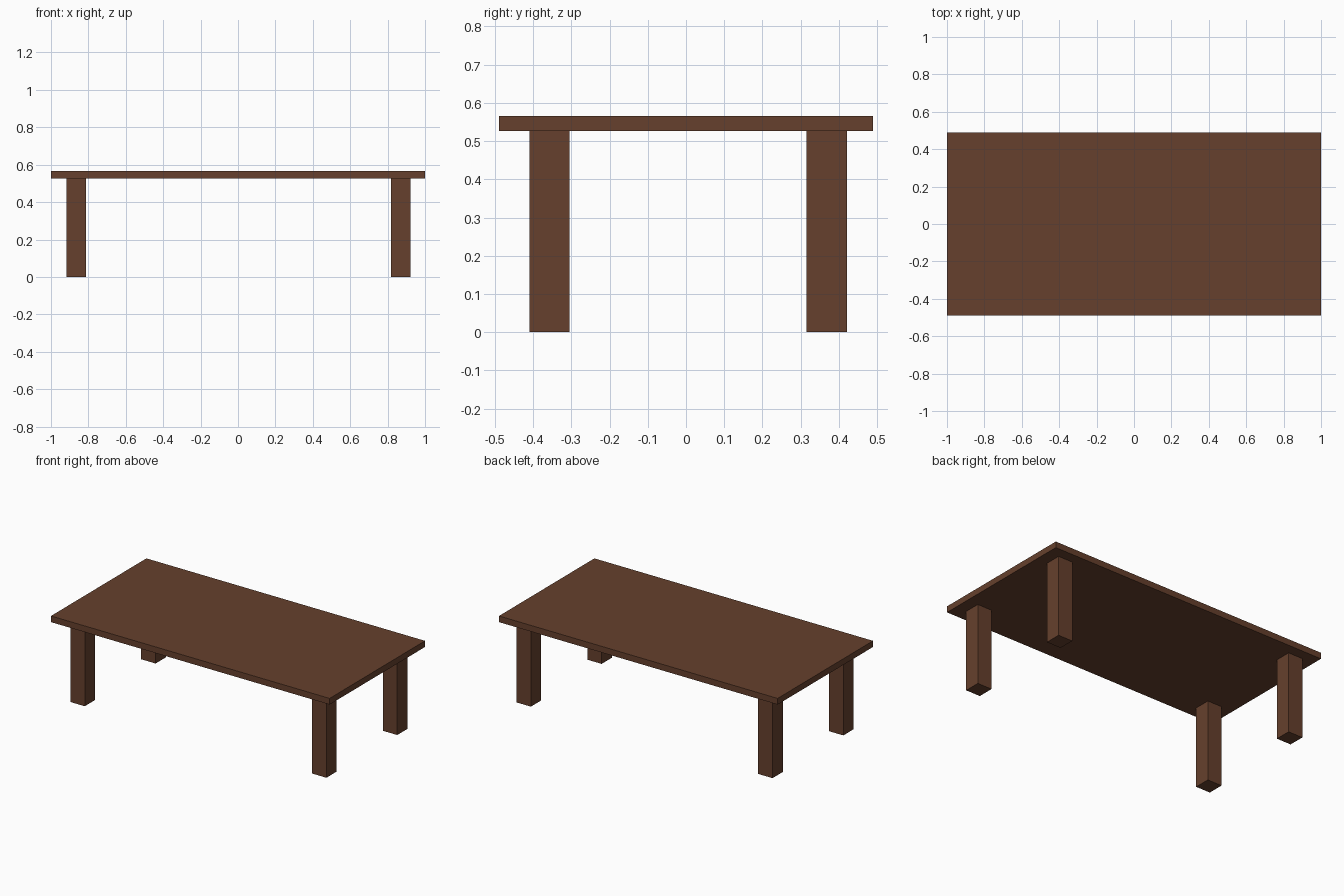
import bpy

if "Cube" in bpy.data.objects:
    bpy.data.objects.remove(bpy.data.objects["Cube"])

# Single brown wood colour
wood = bpy.data.materials.new("brown wood")
wood.diffuse_color = (0.133, 0.051, 0.026, 1.0)
wood.use_nodes = True
wood.node_tree.nodes["Principled BSDF"].inputs["Base Color"].default_value = wood.diffuse_color


def box(name, x, y, z):
    """Box spanning the given (min, max) ranges."""
    spans = (x, y, z)
    bpy.ops.mesh.primitive_cube_add(size=1, location=[(a + b) / 2 for a, b in spans])
    ob = bpy.context.object
    ob.name = name
    ob.scale = [b - a for a, b in spans]
    bpy.ops.object.transform_apply(location=False, rotation=False, scale=True)
    ob.data.materials.append(wood)
    return ob


# Table top slab
box("table_top", (-1.0, 1.0), (-0.489, 0.489), (0.526, 0.566))

# Four square legs, set in slightly off centre
leg_x = {"left": (-0.916, -0.813), "right": (0.819, 0.922)}
leg_y = {"front": (-0.410, -0.305), "back": (0.316, 0.421)}
for side, xs in leg_x.items():
    for end, ys in leg_y.items():
        box(f"{end}_{side}_leg", xs, ys, (0.0, 0.526))
